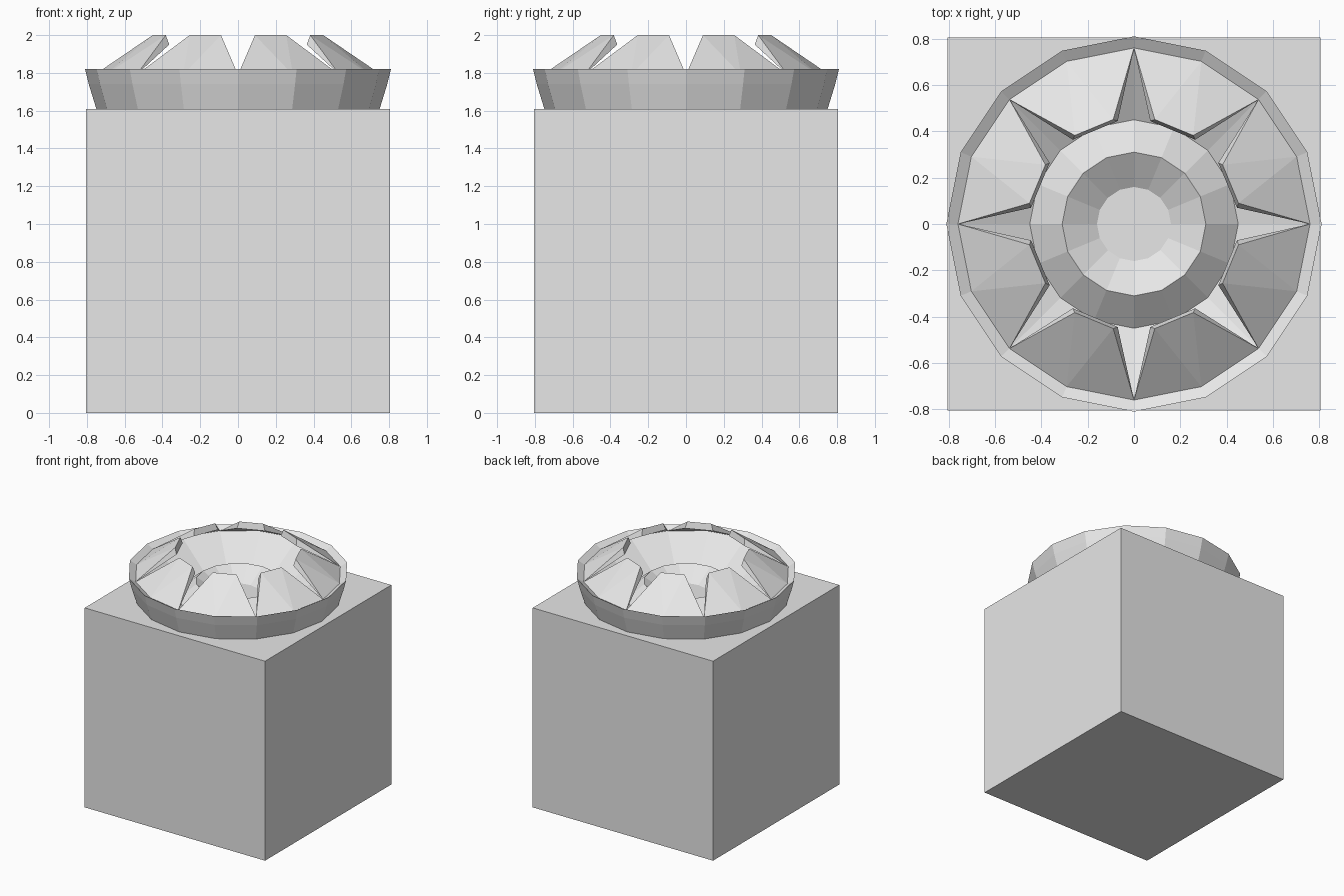
import bpy, bmesh, math

if "Cube" in bpy.data.objects:
    bpy.data.objects.remove(bpy.data.objects["Cube"], do_unlink=True)

SIDES = 16
PETALS = 8
SIZE = 1.61

grey = bpy.data.materials.new("light_grey")
grey.use_nodes = True
colour = (0.8, 0.8, 0.8, 1)
grey.diffuse_color = colour
grey.node_tree.nodes["Principled BSDF"].inputs["Base Color"].default_value = colour


def finish(bm, name):
    bmesh.ops.recalc_face_normals(bm, faces=bm.faces[:])
    mesh = bpy.data.meshes.new(name)
    bm.to_mesh(mesh)
    bm.free()
    mesh.materials.append(grey)
    obj = bpy.data.objects.new(name, mesh)
    bpy.context.collection.objects.link(obj)
    return obj


def polar(radius, angle, z):
    return (radius * math.cos(angle), radius * math.sin(angle), z)


def lathe(name, profile):
    """Turn (radius, z) points into a faceted solid; both ends are closed."""
    bm = bmesh.new()
    rings = [[bm.verts.new(polar(r, math.tau * i / SIDES, z)) for i in range(SIDES)]
             for r, z in profile]
    for low, high in zip(rings, rings[1:]):
        for i in range(SIDES):
            j = (i + 1) % SIDES
            bm.faces.new((low[i], low[j], high[j], high[i]))
    bm.faces.new(rings[0])
    bmesh.ops.poke(bm, faces=[bm.faces.new(rings[-1])])
    return finish(bm, name)


# Block the flower sits on
bm = bmesh.new()
bmesh.ops.create_cube(bm, size=SIZE)
bmesh.ops.translate(bm, verts=bm.verts, vec=(0, 0, SIZE / 2))
finish(bm, "base_block")

# Flared bowl with a bevelled lip, and the raised ring in its middle
lathe("bowl", [(0.75, SIZE), (0.79, 1.74), (0.81, 1.82), (0.76, 1.79),
               (0.45, 1.62), (0.31, 1.735), (0.16, 1.64)])

# Crown of leaning petals, parted by pointed notches
bm = bmesh.new()
step = math.tau / PETALS
for n in range(PETALS):
    start = n * step
    left, middle, right = [bm.verts.new(polar(0.76, start + step * k / 2, 1.79))
                           for k in range(3)]
    top_a, top_b = [bm.verts.new(polar(0.46, start + step * k, 2.0))
                    for k in (0.25, 0.75)]
    low_a, low_b = [bm.verts.new(polar(0.45, start + step * k, 1.95))
                    for k in (0.2, 0.8)]
    for a, b in ((top_a, top_b), (low_a, low_b)):
        for face in ((left, middle, a), (a, middle, b), (middle, right, b)):
            bm.faces.new(face)
    bm.faces.new((left, top_a, low_a))
    bm.faces.new((right, low_b, top_b))
    bm.faces.new((top_a, top_b, low_b, low_a))
finish(bm, "petals")
